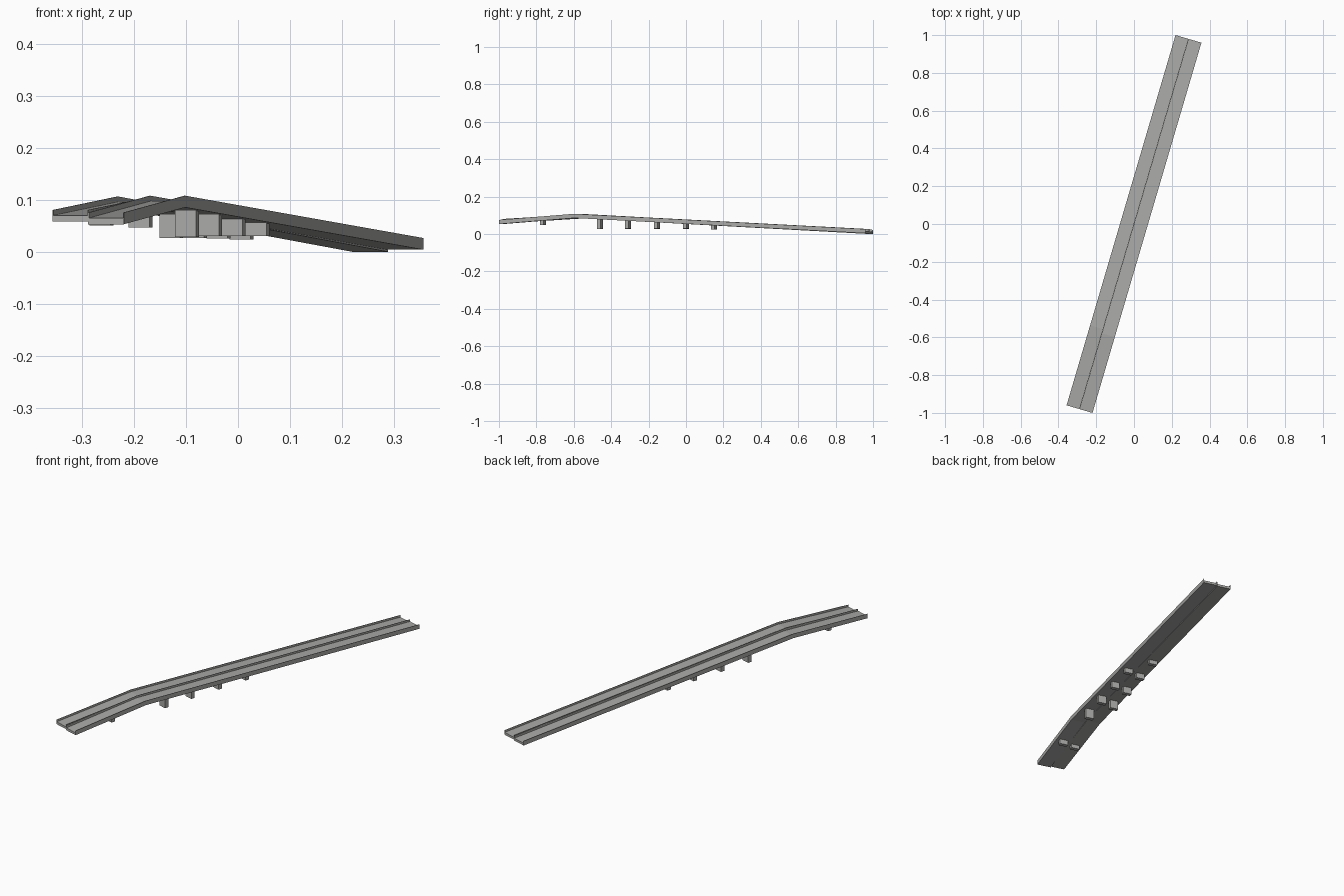
import bpy
import bmesh
from math import radians, sin, cos
from mathutils import Matrix, Vector

if "Cube" in bpy.data.objects:
    bpy.data.objects.remove(bpy.data.objects["Cube"], do_unlink=True)

concrete = bpy.data.materials.new("concrete_grey")
colour = (0.40, 0.40, 0.39, 1.0)
concrete.diffuse_color = colour
concrete.use_nodes = True
concrete.node_tree.nodes["Principled BSDF"].inputs["Base Color"].default_value = colour

ANGLE = radians(-16.4)
TURN = Matrix.Rotation(ANGLE, 4, 'Z')
HALF_LENGTH = 1.0215
DECK_WIDTH = 0.0713
SLAB = 0.012      # road slab thickness
HEIGHT = 0.0225   # underside to parapet top
WALL = 0.0015     # parapet thickness


def finish(bm, name):
    """Turn the local bridge axis to its heading and store the mesh."""
    bmesh.ops.recalc_face_normals(bm, faces=bm.faces)
    bmesh.ops.transform(bm, matrix=TURN, verts=bm.verts)
    mesh = bpy.data.meshes.new(name)
    bm.to_mesh(mesh)
    bm.free()
    mesh.materials.append(concrete)
    obj = bpy.data.objects.new(name, mesh)
    bpy.context.scene.collection.objects.link(obj)
    return obj


def make_deck(name, centre, stations):
    """Sweep a trough section along (distance, underside height) stations."""
    w = DECK_WIDTH / 2
    section = [(-w, 0), (w, 0), (w, HEIGHT), (w - WALL, HEIGHT),
               (w - WALL, SLAB), (WALL - w, SLAB), (WALL - w, HEIGHT), (-w, HEIGHT)]
    bm = bmesh.new()
    rings = [[bm.verts.new((centre + u, v, z + h)) for u, h in section]
             for v, z in stations]
    n = len(section)
    for a, b in zip(rings, rings[1:]):
        for i in range(n):
            j = (i + 1) % n
            bm.faces.new((a[i], a[j], b[j], b[i]))
    # End caps as slab and two parapet faces
    for r in (rings[0], rings[-1]):
        for quad in ((0, 1, 4, 5), (1, 2, 3, 4), (0, 5, 6, 7)):
            bm.faces.new([r[i] for i in quad])
    return finish(bm, name)


def underside(stations, v):
    for (v0, z0), (v1, z1) in zip(stations, stations[1:]):
        if v <= v1:
            return z0 + (z1 - z0) * (v - v0) / (v1 - v0)
    return stations[-1][1]


def make_pier(name, centre, y, bottom, stations):
    """Box pier reaching from its foot up into the slab."""
    v = (y - centre * sin(ANGLE)) / cos(ANGLE)
    top = underside(stations, v) + SLAB * 0.5
    bm = bmesh.new()
    bmesh.ops.create_cube(bm, size=1)
    bmesh.ops.scale(bm, vec=Vector((0.042, 0.02, top - bottom)), verts=bm.verts)
    bmesh.ops.translate(bm, vec=Vector((centre, v, (top + bottom) / 2)), verts=bm.verts)
    return finish(bm, name)


# Side, deck centre, stations, pier rows (y, foot height)
LEFT = [(-HALF_LENGTH, 0.053), (-0.603, 0.0855), (HALF_LENGTH, 0.004)]
RIGHT = [(-HALF_LENGTH, 0.058), (-0.580, 0.084), (HALF_LENGTH, 0.0)]
carriageways = [
    ("left", 0.0358, LEFT,
     [(-0.765, 0.047), (-0.46, 0.028), (-0.31, 0.03), (-0.155, 0.03), (0.0, 0.03)]),
    ("right", -0.0358, RIGHT,
     [(-0.765, 0.051), (-0.31, 0.027), (-0.155, 0.027), (0.0, 0.026), (0.15, 0.024)]),
]

for side, centre, stations, rows in carriageways:
    make_deck(f"{side}_road_deck", centre, stations)
    for k, (y, foot) in enumerate(rows, 1):
        make_pier(f"{side}_pier_{k}", centre, y, foot, stations)
